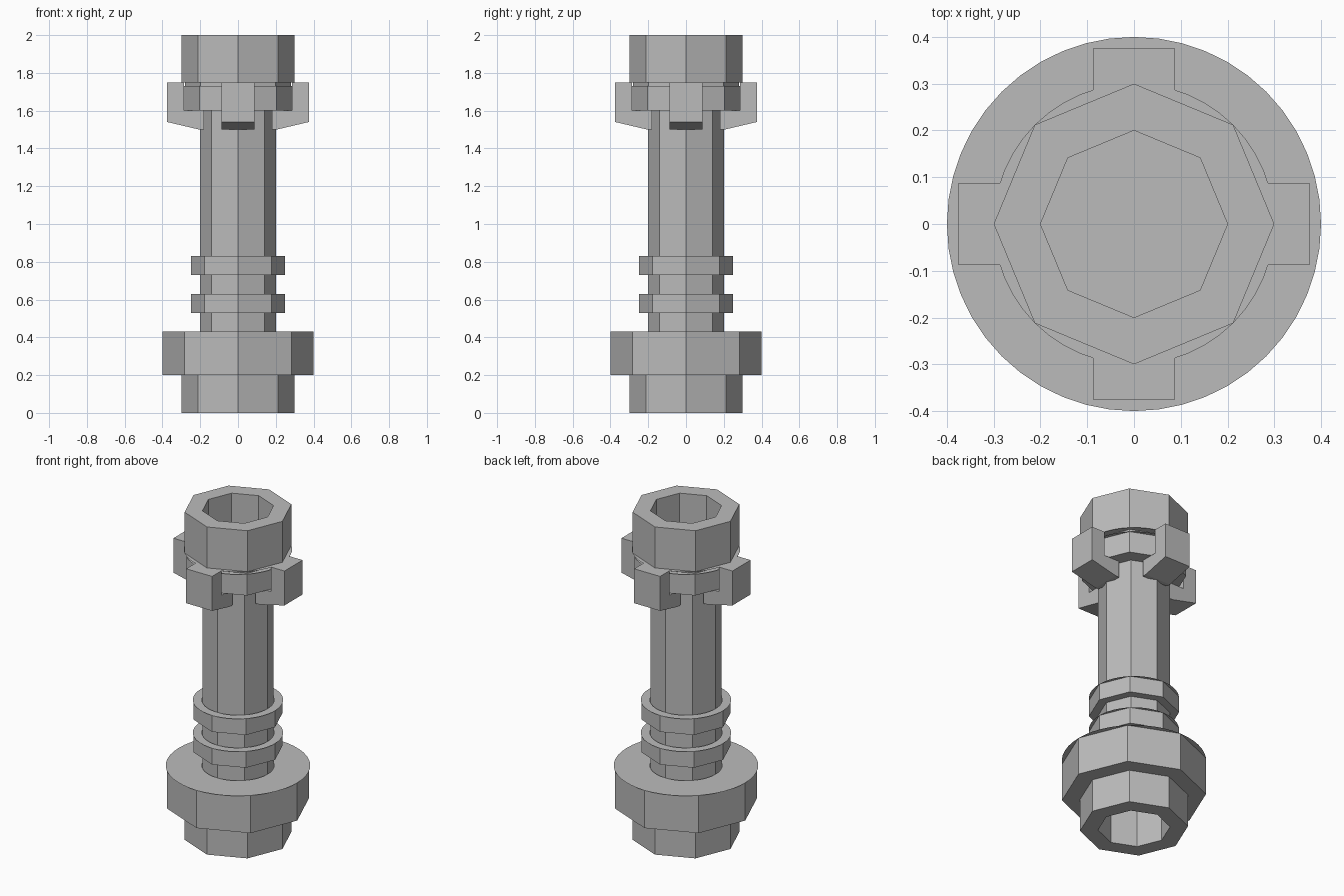
import bpy
import bmesh
from math import cos, sin, tau

old = bpy.data.objects.get("Cube")
if old:
    bpy.data.objects.remove(old, do_unlink=True)

# One plain grey for the whole model
COLOUR = (0.5, 0.5, 0.5, 1)
grey = bpy.data.materials.new("grey")
grey.use_nodes = True
grey.diffuse_color = COLOUR
grey.node_tree.nodes["Principled BSDF"].inputs["Base Color"].default_value = COLOUR


def finish(name, bm):
    mesh = bpy.data.meshes.new(name)
    bm.to_mesh(mesh)
    bm.free()
    mesh.materials.append(grey)
    obj = bpy.data.objects.new(name, mesh)
    bpy.context.collection.objects.link(obj)
    return obj


def lathe(name, profile, sides=8):
    """Turn a (radius, height) profile around z; going up faces outwards."""
    bm = bmesh.new()
    rings = [[bm.verts.new((r * cos(tau * i / sides), r * sin(tau * i / sides), z))
              for i in range(sides)] for r, z in profile]
    for low, high in zip(rings, rings[1:]):
        for i in range(sides):
            j = (i + 1) % sides
            bm.faces.new((low[i], low[j], high[j], high[i]))
    bmesh.ops.remove_doubles(bm, verts=bm.verts, dist=1e-5)
    return finish(name, bm)


def collar(name, radius, bottom, top, hole=0.2):
    """Eight-sided band with a round plate closing its top."""
    lathe(name, [(hole, bottom), (radius, bottom), (radius, top)])
    lathe(name + "_top_plate", [(radius, top), (hole, top)], 48)


def clamp(name, angle, half=0.0875):
    """Claw block extruded from its side profile, then turned into place."""
    side = [(0.285, 1.75), (0.285, 1.6), (0.18, 1.6), (0.18, 1.5),
            (0.205, 1.5), (0.375, 1.54), (0.375, 1.75)]
    bm = bmesh.new()
    face = bm.faces.new([bm.verts.new((x, -half, z)) for x, z in side])
    new = bmesh.ops.extrude_face_region(bm, geom=[face])["geom"]
    moved = [v for v in new if isinstance(v, bmesh.types.BMVert)]
    bmesh.ops.translate(bm, verts=moved, vec=(0, 2 * half, 0))
    bmesh.ops.recalc_face_normals(bm, faces=bm.faces)
    finish(name, bm).rotation_euler.z = angle


# Hollow foot, flange and shaft
lathe("foot", [(0, 0.4), (0.2, 0.4), (0.2, 0), (0.3, 0), (0.3, 0.2)])
collar("flange", 0.4, 0.2, 0.43)
lathe("shaft", [(0.2, 0.4), (0.2, 1.6)])

# Grip collars
collar("lower_collar", 0.25, 0.53, 0.63)
collar("upper_collar", 0.25, 0.73, 0.83)

# Head: ring, neck and hollow crown
collar("head_ring", 0.29, 1.6, 1.73)
lathe("head_neck", [(0.28, 1.73), (0.28, 1.75)])
lathe("crown_bottom_plate", [(0.2, 1.75), (0.3, 1.75)], 48)
lathe("crown", [(0.3, 1.75), (0.3, 2), (0.2, 2), (0.2, 1.6), (0, 1.6)])

# Four claws around the head
for k, where in enumerate(("left", "back", "right", "front")):
    clamp(where + "_clamp", tau * k / 4)
